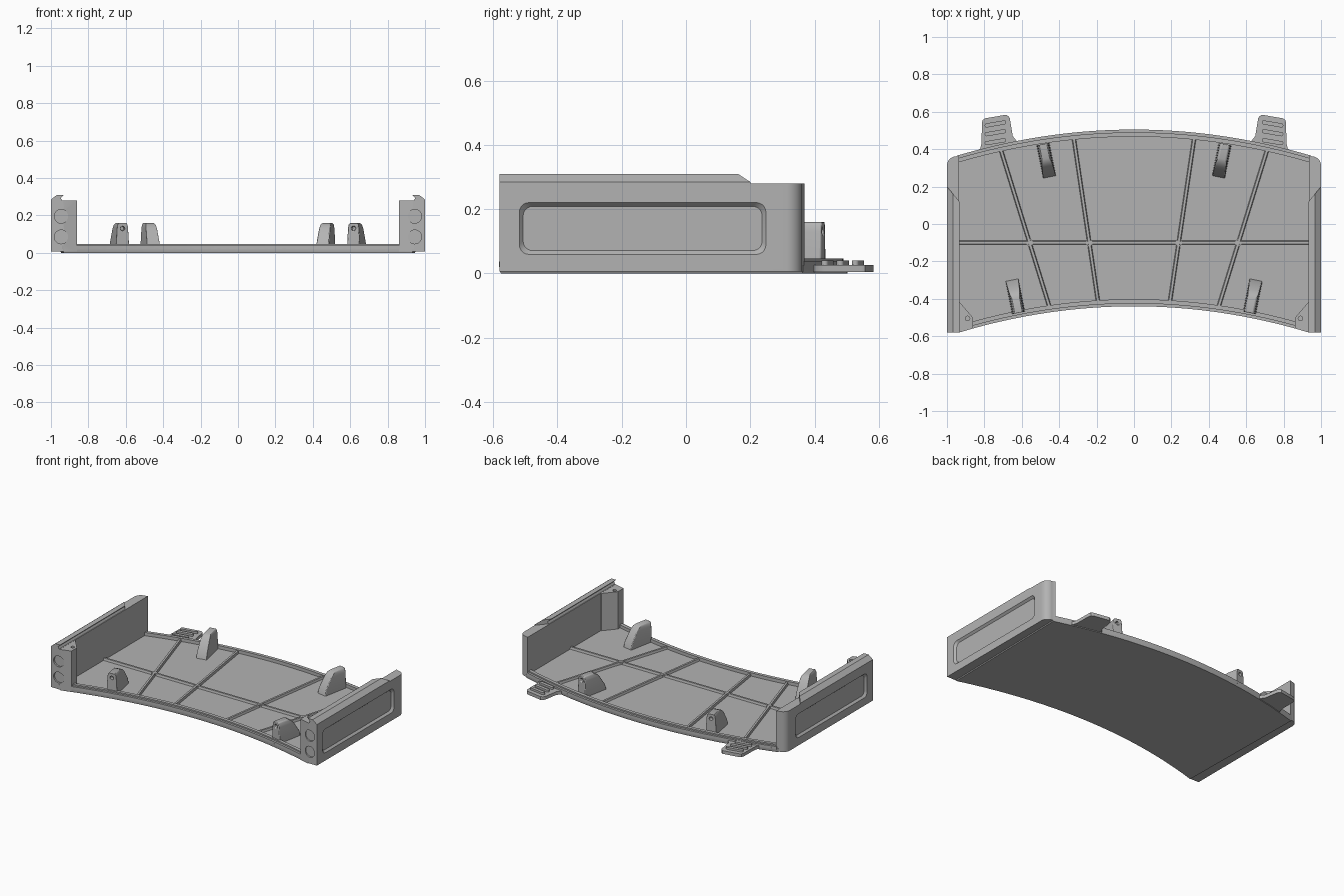
import bpy, bmesh, math
from mathutils import Vector

cube = bpy.data.objects.get("Cube")
if cube:
    bpy.data.objects.remove(cube)

grey = bpy.data.materials.new("plain_grey")
grey.use_nodes = True
COL = (0.45, 0.45, 0.45, 1)
grey.diffuse_color = COL
grey.node_tree.nodes["Principled BSDF"].inputs["Base Color"].default_value = COL


def loft(name, loops, bevel=0):
    """Skin a stack of equal-length loops and cap both ends."""
    bm = bmesh.new()
    rings = [[bm.verts.new(p) for p in loop] for loop in loops]
    n = len(rings[0])
    for a, b in zip(rings, rings[1:]):
        for i in range(n):
            j = (i + 1) % n
            bm.faces.new((a[i], a[j], b[j], b[i]))
    bm.faces.new(rings[0][::-1])
    bm.faces.new(rings[-1])
    bmesh.ops.recalc_face_normals(bm, faces=bm.faces)
    me = bpy.data.meshes.new(name)
    bm.to_mesh(me)
    bm.free()
    me.materials.append(grey)
    ob = bpy.data.objects.new(name, me)
    bpy.context.collection.objects.link(ob)
    if bevel:
        mod = ob.modifiers.new("soft_edges", "BEVEL")
        mod.width, mod.segments, mod.limit_method = bevel, 2, "ANGLE"
    return ob


def prism(name, pts, z0, z1, bevel=0):
    return loft(name, [[(x, y, z) for x, y in pts] for z in (z0, z1)], bevel)


def rounded_rect(cx, cy, hx, hy, r, seg=5):
    pts = []
    for k, (sx, sy) in enumerate(((1, 1), (-1, 1), (-1, -1), (1, -1))):
        for i in range(seg + 1):
            a = math.pi / 2 * (k + i / seg)
            pts.append((cx + sx * (hx - r) + r * math.cos(a),
                        cy + sy * (hy - r) + r * math.sin(a)))
    return pts


def disc(centre, axis, r, depth, n=24):
    """Loops of a cylinder centred on a point, for use as a cutter."""
    c, d = Vector(centre), Vector(axis).normalized()
    u = d.cross(Vector((0.31, 0.2, 0.9))).normalized()
    v = d.cross(u)
    return [[c + d * t + (u * math.cos(i * math.tau / n) + v * math.sin(i * math.tau / n)) * r
             for i in range(n)] for t in (-depth, depth)]


def cut(ob, loops):
    cutter = loft("cutter", loops)
    mod = ob.modifiers.new("cut", "BOOLEAN")
    mod.object, mod.operation, mod.solver = cutter, "DIFFERENCE", "EXACT"
    bpy.context.view_layer.objects.active = ob
    bpy.ops.object.modifier_apply(modifier=mod.name)
    bpy.data.objects.remove(cutter)


def back_y(x):
    return 0.505 - 0.156 * x * x


def front_y(x):
    return -0.44 - 0.16 * x * x


def arc(f, off, w, n=40):
    return [(w * (2 * i / n - 1), f(w * (2 * i / n - 1)) + off) for i in range(n + 1)]


# Curved floor, with a narrow chamfer along its underside
outline = arc(front_y, 0, 0.935) + arc(back_y, 0, 0.95)[::-1]
loft("floor", [[(x * 0.995, y * 0.993, 0) for x, y in outline],
               [(x, y, 0.008) for x, y in outline],
               [(x, y, 0.025) for x, y in outline]])

# Stepped rims on both curved edges
for label, f, s in (("back", back_y, -1), ("front", front_y, 1)):
    prism(label + "_ledge", arc(f, 0, 0.94) + arc(f, s * 0.02, 0.94)[::-1], 0.02, 0.038)
    prism(label + "_rim", arc(f, s * 0.015, 0.94) + arc(f, s * 0.038, 0.94)[::-1], 0.02, 0.047)


# Stiffening ribs
def rib(name, a, b, hw=0.012):
    a, b = Vector(a), Vector(b)
    d = (b - a).normalized()
    side = Vector((-d.y, d.x))
    loops = [[a + side * w, a - side * w, b - side * w, b + side * w] for w in (hw, hw * 0.55)]
    loft(name, [[(p.x, p.y, z) for p in loop] for loop, z in zip(loops, (0.02, 0.04))])


rib("cross_rib", (-0.94, -0.1), (0.94, -0.1))

for s, side in ((1, "left"), (-1, "right")):
    def flip(pts):
        return [(s * x, y) for x, y in pts]

    rib(side + "_outer_rib", (s * 0.713, 0.4), (s * 0.45, -0.45))
    rib(side + "_inner_rib", (s * 0.322, 0.46), (s * 0.19, -0.43))
    for x, y in ((0.557, -0.1), (0.239, -0.1)):
        prism(side + "_rib_joint", [(s * x + dx, y + dy) for dx, dy in
              ((0.025, 0), (0, 0.025), (-0.025, 0), (0, -0.025))], 0.02, 0.037)

    # End wall with a rounded back corner
    corner = [(0.95 + 0.05 * math.cos(a), 0.312 + 0.05 * math.sin(a))
              for a in (i * math.pi / 16 for i in range(9))]
    wall = prism(side + "_end_wall", flip([(0.935, -0.58), (1, -0.58)] + corner
                                          + [(0.935, 0.368)]), 0.006, 0.28)
    # Sunken panel with sloping edges
    cut(wall, [[(s * x, y, z) for y, z in rounded_rect(-0.135, 0.14, 0.384 - g, 0.081 - g, 0.03)]
               for x, g in ((1.01, -0.008), (0.986, 0.012))])

    # Front corner post with a screw hole and two round recesses
    post = prism(side + "_corner_post", flip([(0.975, -0.579), (0.93, -0.579), (0.862, -0.559),
                 (0.862, -0.5), (0.93, -0.42), (0.975, -0.42)]), 0.006, 0.279)
    cut(post, disc((s * 0.89, -0.505, 0.28), (0, 0, 1), 0.012, 0.04))
    for z in (0.085, 0.195):
        for ob in (post, wall):
            cut(ob, disc((s * 0.945, -0.58, z), (0, 1, 0), 0.037, 0.012))

    # Hooked rail on top of the wall, cut off at an angle at the back
    hook = [(1, 0.28), (1, 0.285), (0.968, 0.31), (0.932, 0.31), (0.948, 0.294), (0.94, 0.28)]
    loft(side + "_top_rail", [[(s * x, -0.58, z) for x, z in hook],
                              [(s * x, 0.2 - 1.2 * (1 - x), z) for x, z in hook]])

    # Wedge-shaped clips, upright towards the rim and sloping inwards
    for label, start, way in (("back", (0.487, 0.427), (-0.2, -1)),
                              ("front", (0.617, -0.475), (0.2, 1))):
        o = Vector((s * start[0], start[1], 0))
        d = Vector((s * way[0], way[1], 0)).normalized()
        w = Vector((-d.y, d.x, 0))
        loops = []
        for z, hw, length in ((0.02, 0.035, 0.18), (0.06, 0.034, 0.17), (0.13, 0.03, 0.125),
                              (0.15, 0.027, 0.105), (0.16, 0.02, 0.08)):
            up = o + Vector((0, 0, z))
            loops.append([up - w * hw, up + w * hw, up + w * hw + d * length,
                          up - w * hw + d * length])
        clip = loft(side + "_" + label + "_clip", loops)
        cut(clip, disc(o + Vector((0, 0, 0.13)), d, 0.012, 0.03, 16))
        mod = clip.modifiers.new("soft_edges", "BEVEL")
        mod.width, mod.segments, mod.limit_method = 0.005, 2, "ANGLE"

    # Gripping tab behind the back edge, with three raised bars
    prism(side + "_grip_tab", flip([(0.6, 0.42), (0.63, 0.447), (0.648, 0.47), (0.664, 0.565),
          (0.672, 0.577), (0.685, 0.584), (0.795, 0.565), (0.808, 0.557), (0.813, 0.543),
          (0.815, 0.43), (0.822, 0.405), (0.84, 0.38)]), 0.004, 0.026)
    tilt = -0.17
    for x, y in ((0.741, 0.535), (0.741, 0.488), (0.741, 0.44)):
        bar = [(x + u * math.cos(tilt) - v * math.sin(tilt),
                y + u * math.sin(tilt) + v * math.cos(tilt))
               for u, v in rounded_rect(0, 0, 0.058, 0.011, 0.0105)]
        prism(side + "_grip_bar", flip(bar), 0.02, 0.04)

# Smooth curved sides while keeping the edges sharp
for ob in bpy.context.scene.objects:
    ob.select_set(ob.type == "MESH")
    if ob.type == "MESH":
        bpy.context.view_layer.objects.active = ob
bpy.ops.object.shade_smooth_by_angle(angle=math.radians(30))
